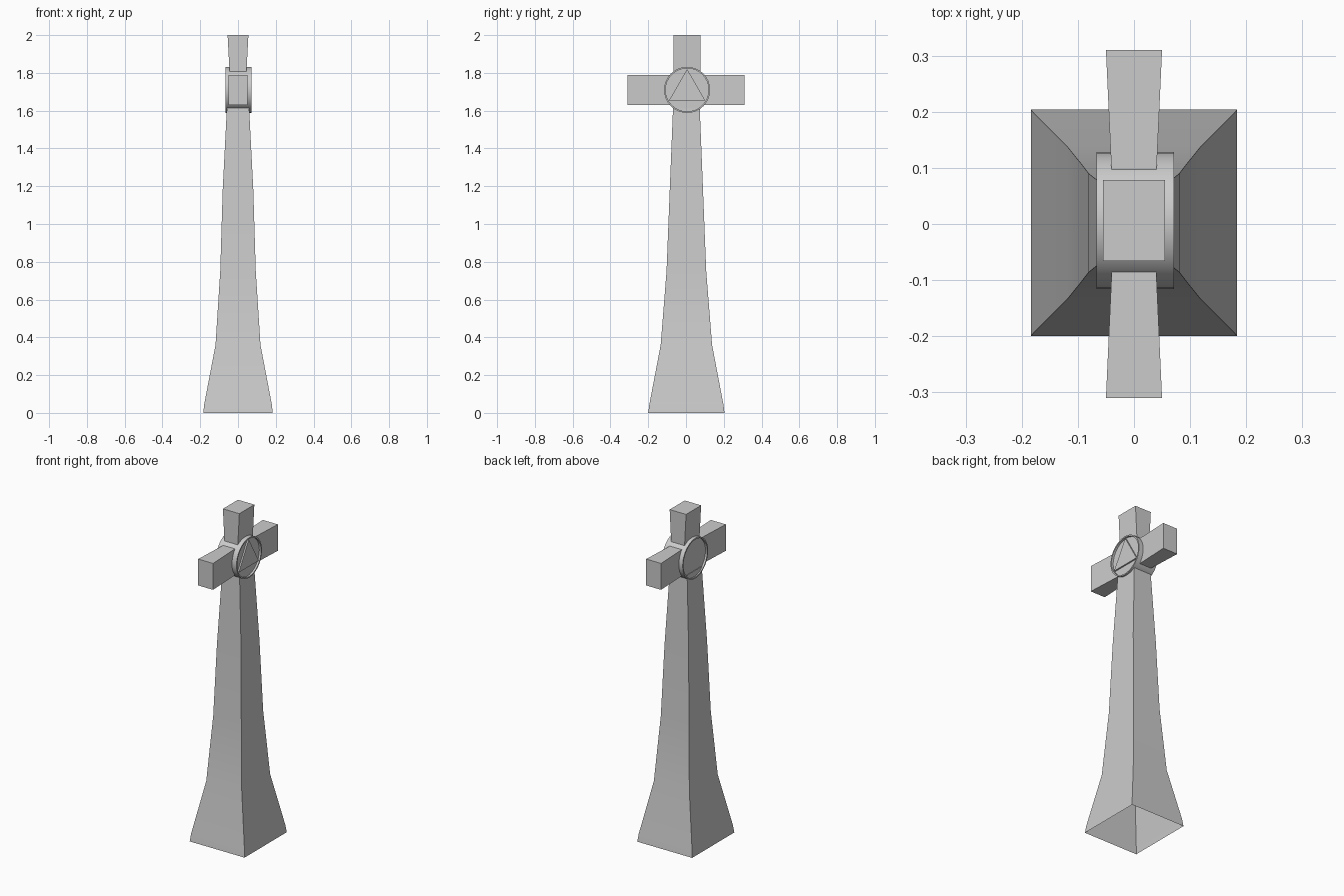
import bpy, bmesh, math
from mathutils import Matrix, Vector

if "Cube" in bpy.data.objects:
    bpy.data.objects.remove(bpy.data.objects["Cube"])

CY, CZ = 0.006, 1.71      # centre of the cross head


def finish(bm, name, angle=None):
    bmesh.ops.recalc_face_normals(bm, faces=bm.faces)
    me = bpy.data.meshes.new(name)
    bm.to_mesh(me)
    bm.free()
    ob = bpy.data.objects.new(name, me)
    bpy.context.collection.objects.link(ob)
    if angle:
        bpy.context.view_layer.objects.active = ob
        ob.select_set(True)
        bpy.ops.object.shade_smooth_by_angle(angle=math.radians(angle))
        ob.select_set(False)
    return ob


def loft(name, rings, place, angle=None):
    """Four-sided tube through (half_a, half_b, t); open start, capped end."""
    bm = bmesh.new()
    prev = None
    for a, b, t in rings:
        ring = [bm.verts.new(place(sa * a, sb * b, t))
                for sa, sb in ((-1, -1), (1, -1), (1, 1), (-1, 1))]
        if prev:
            for i in range(4):
                j = (i + 1) % 4
                bm.faces.new((prev[i], prev[j], ring[j], ring[i]))
        prev = ring
    bm.faces.new(prev)
    return finish(bm, name, angle)


# Flared shaft, open underneath
loft("shaft",
     [(0.184, 0.202, 0), (0.179, 0.196, 0.045), (0.119, 0.136, 0.36),
      (0.094, 0.105, 0.75), (0.081, 0.088, 1.18), (0.058, 0.070, 1.63)],
     lambda a, b, t: (a, b + 0.002, t), 25)

# Upper arm, widening in depth towards the top
loft("top_arm", [(0.044, 0.072, 1.79), (0.055, 0.072, 2.0)],
     lambda a, b, t: (a, b + CY, t))

# Side arms
for side, label in ((-1, "front"), (1, "back")):
    loft(label + "_arm", [(0.039, 0.08, 0.07), (0.05, 0.08, 0.31)],
         lambda a, b, t: (a, side * t, CZ + b))

# Central disc with shallow recessed faces
bm = bmesh.new()
bmesh.ops.create_cone(bm, cap_ends=True, segments=32, radius1=0.122,
                      radius2=0.122, depth=0.138,
                      matrix=Matrix.Translation((0.002, CY, CZ))
                      @ Matrix.Rotation(math.pi / 2, 4, 'Y'))
bm.normal_update()
caps = [f for f in bm.faces if len(f.verts) > 4]
bmesh.ops.inset_region(bm, faces=caps, thickness=0.008, depth=0)
for f in caps:
    shift = Vector((-0.012 if f.calc_center_median().x > 0 else 0.012, 0, 0))
    ring = bmesh.ops.extrude_discrete_faces(bm, faces=[f])["faces"][0]
    bmesh.ops.translate(bm, verts=ring.verts, vec=shift)
finish(bm, "disc", 30)

# Raised triangle on the right face of the disc
bm = bmesh.new()
tri = [bm.verts.new((0.055, CY + 0.110 * math.cos(t), CZ + 0.110 * math.sin(t)))
       for t in (math.pi / 2 + k * math.tau / 3 for k in range(3))]
face = bm.faces.new(tri)
ext = bmesh.ops.extrude_face_region(bm, geom=[face])["geom"]
bmesh.ops.translate(bm, vec=(0.013, 0, 0),
                    verts=[v for v in ext if isinstance(v, bmesh.types.BMVert)])
finish(bm, "triangle")
